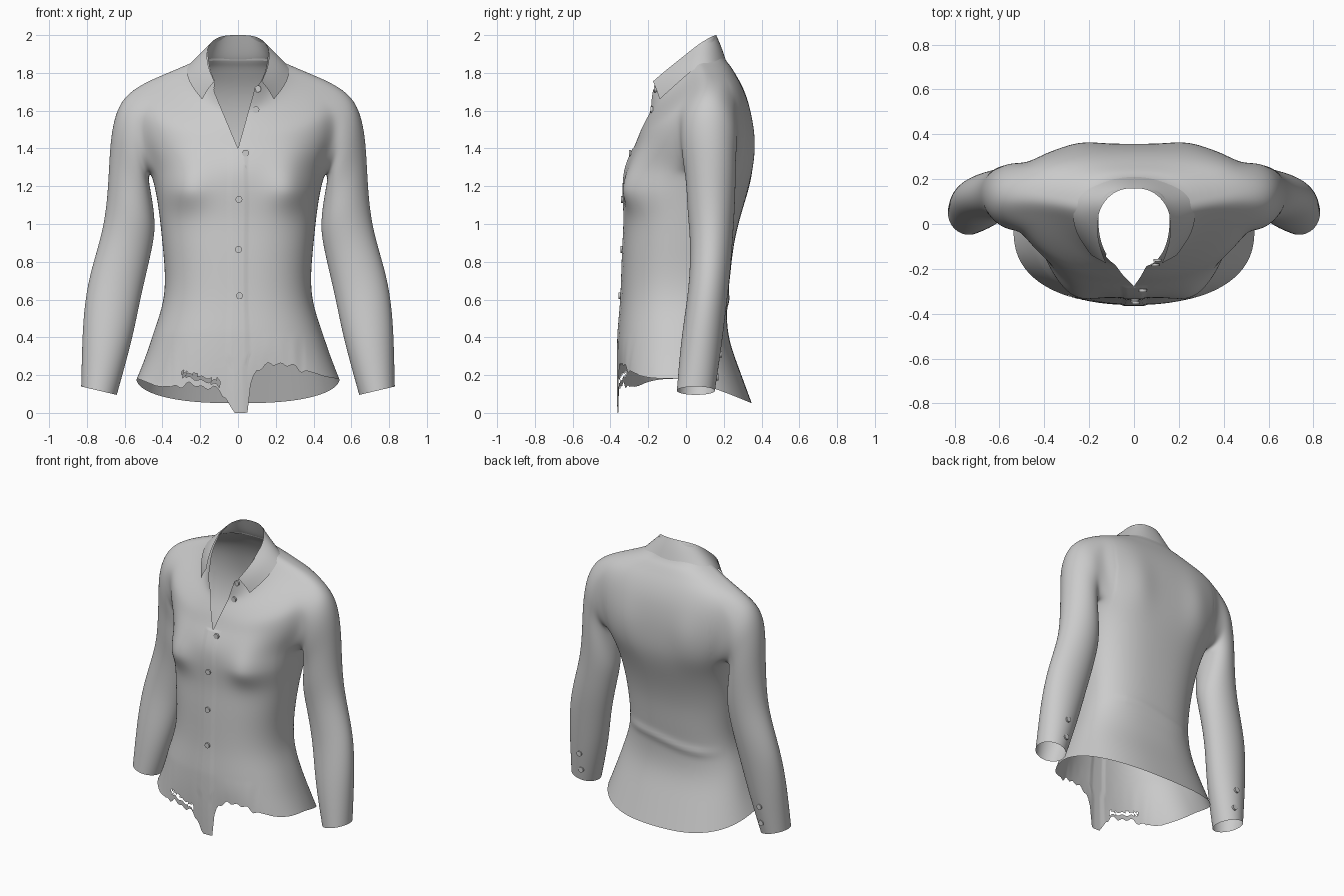
import bpy, bmesh, math
from mathutils import Vector
from mathutils.bvhtree import BVHTree

cube = bpy.data.objects.get("Cube")
if cube:
    bpy.data.objects.remove(cube, do_unlink=True)

cloth = bpy.data.materials.new("light grey cloth")
cloth.use_nodes = True
cloth.diffuse_color = (0.6, 0.6, 0.6, 1)
cloth.node_tree.nodes["Principled BSDF"].inputs["Base Color"].default_value = (0.6, 0.6, 0.6, 1)


def clamp(t):
    return max(0.0, min(1.0, t))


def bump(distance, width):
    return math.exp(-(distance / width) ** 2)


def interpolate(points, x):
    """Piecewise linear height along x."""
    for (x0, z0), (x1, z1) in zip(points, points[1:]):
        if x <= x1:
            return z0 + (z1 - z0) * clamp((x - x0) / (x1 - x0))
    return points[-1][1]


def finish(name, bm, levels):
    """Turn a half cage into a mirrored, subdivided, smooth object."""
    bmesh.ops.recalc_face_normals(bm, faces=bm.faces[:])
    mesh = bpy.data.meshes.new(name)
    bm.to_mesh(mesh)
    bm.free()
    obj = bpy.data.objects.new(name, mesh)
    bpy.context.collection.objects.link(obj)
    mesh.materials.append(cloth)
    bpy.context.view_layer.objects.active = obj
    obj.modifiers.new("Mirror", "MIRROR").merge_threshold = 0.002
    sub = obj.modifiers.new("Subdivision", "SUBSURF")
    sub.levels = sub.render_levels = levels
    sub.boundary_smooth = "PRESERVE_CORNERS"
    for mod in list(obj.modifiers):
        bpy.ops.object.modifier_apply(modifier=mod.name)
    for poly in obj.data.polygons:
        poly.use_smooth = True
    return obj


# Torso rings: half width, side y, side z, front y, front z, back y, back z
RINGS = [
    (.54, -.03, .18, -.36, .22, .35, .05),
    (.49, -.02, .30, -.365, .32, .28, .24),
    (.445, -.02, .44, -.36, .44, .22, .40),
    (.395, -.02, .58, -.345, .58, .215, .56),
    (.385, -.01, .72, -.34, .72, .235, .72),
    (.40, 0, .88, -.335, .88, .25, .88),
    (.415, .02, 1.03, -.325, 1.03, .285, 1.03),
    (.435, .06, 1.17, -.335, 1.17, .33, 1.17),
    (.465, .10, 1.28, -.33, 1.28, .355, 1.28),
    (.52, .12, 1.40, -.30, 1.36, .36, 1.40),
    (.55, .12, 1.54, -.275, 1.41, .355, 1.52),
    (.545, .11, 1.68, -.255, 1.46, .335, 1.64),
    (.50, .10, 1.75, -.24, 1.50, .30, 1.73),
    (.40, .09, 1.79, -.22, 1.54, .265, 1.79),
    (.29, .07, 1.835, -.205, 1.57, .235, 1.84),
    (.20, .05, 1.875, -.19, 1.60, .205, 1.87),
    (.16, .03, 1.92, -.20, 1.68, .16, 1.995),
]
# Sleeve rings: inner x, inner z, outer x, outer z, front y, back y
SLEEVE = [
    (.475, 1.24, .615, 1.675, -.03, .275),
    (.46, 1.17, .665, 1.54, -.02, .265),
    (.445, 1.08, .682, 1.38, 0, .265),
    (.435, .97, .69, 1.18, .005, .26),
    (.455, .86, .71, 1.0, .02, .25),
    (.485, .73, .755, .84, .02, .24),
    (.515, .60, .80, .68, .01, .225),
    (.545, .45, .822, .50, -.015, .205),
    (.582, .30, .828, .33, -.035, .185),
    (.64, .095, .832, .14, -.05, .155),
]
QUARTER = 8                      # columns from side to centre line
LOW, HIGH, FRONT, BACK = 8, 12, -2, 3   # armhole limits in rings and columns


def ring_point(ring, col):
    a, yc, zs, yf, zf, yb, zb = ring
    angle = col / QUARTER * math.pi / 2
    c, s = abs(math.cos(angle)), abs(math.sin(angle))
    if col > 0:
        power = 0.72 if 1.2 < zs < 1.77 else 0.8
    else:
        power = 0.85 if zs < 1.2 or zs > 1.85 else 1.0 if zs < 1.7 else 1.1
    y_end, z_end = (yb, zb) if col > 0 else (yf, zf)
    x = 0 if abs(col) == QUARTER else a * c ** power
    return (x, yc + (y_end - yc) * s ** power, zs + (z_end - zs) * s)


# Half torso with an armhole
bm = bmesh.new()
columns = range(-QUARTER, QUARTER + 1)
grid = [{c: bm.verts.new(ring_point(r, c)) for c in columns} for r in RINGS]
for r in range(len(RINGS) - 1):
    for c in columns[:-1]:
        if LOW <= r < HIGH and FRONT <= c < BACK:
            continue
        bm.faces.new((grid[r][c], grid[r][c + 1], grid[r + 1][c + 1], grid[r + 1][c]))

# Sleeve continued from the armhole edge
loop = [grid[LOW][c] for c in range(FRONT, BACK)]
loop += [grid[r][BACK] for r in range(LOW, HIGH)]
loop += [grid[HIGH][c] for c in range(BACK, FRONT, -1)]
loop += [grid[r][FRONT] for r in range(HIGH, LOW, -1)]
count = len(loop)
for xi, zi, xo, zo, yf, yb in SLEEVE:
    centre = Vector(((xi + xo) / 2, (yf + yb) / 2, (zi + zo) / 2))
    inward = Vector((xi - xo, 0, zi - zo)) / 2
    rear = Vector((0, (yb - yf) / 2, 0))
    ring = []
    for k in range(count):
        angle = (k - (BACK - FRONT) / 2) / count * math.tau
        ring.append(bm.verts.new(centre + inward * math.cos(angle) + rear * math.sin(angle)))
    for k in range(count):
        n = (k + 1) % count
        bm.faces.new((loop[k], loop[n], ring[n], ring[k]))
    loop = ring
for v in [v for v in bm.verts if not v.link_faces]:
    bm.verts.remove(v)
shirt = finish("shirt_body", bm, 3)

# Sculpt the bust, placket, shoulder blades, waist fold and torn front hem
HEM = [(-.54, .18), (-.4, .15), (-.22, .15), (-.1, .12), (-.06, .07), (-.02, 0), (.05, 0),
       (.06, .13), (.09, .22), (.2, .27), (.3, .245), (.42, .22), (.54, .18)]
bm = bmesh.new()
bm.from_mesh(shirt.data)
for v in bm.verts:
    x, y, z = v.co
    if abs(x) > 0.55 or (0.3 < z < 1 and abs(x) > 0.5):
        continue
    if y < -0.03 and 0.8 < z:
        fade = clamp((-y - 0.03) / 0.1)
        v.co.y -= 0.055 * fade * bump(abs(x) - 0.28, 0.12) * bump(z - 1.19, 0.17 if z > 1.19 else 0.11)
    if y < -0.1 and abs(x) < 0.045 and z < 1.4:
        v.co.y -= 0.005
    if y > 0.1 and abs(x) < 0.4:
        v.co.y += 0.015 * bump(abs(x) - 0.24, 0.11) * bump(z - 1.42, 0.2)
        side = clamp((0.38 - abs(x)) / 0.15)
        v.co.y += 0.009 * side * bump(z - 0.6 - 0.03 * math.sin(6 * x), 0.03)
    if y < 0 and z < 0.42:
        front = clamp(-y / 0.25)
        goal = interpolate(HEM, x)
        if 0.07 < abs(x) < 0.36:
            goal += 0.01 * math.sin(90 * x) + 0.008 * math.sin(47 * x + 1)
        v.co.z += (goal - 0.18 - 0.04 * front) * front * clamp((0.42 - z) / 0.2)

# Torn slit beside the front tab
slit = []
for f in bm.faces:
    x, y, z = f.calc_center_median()
    if y < -0.15 and -0.3 < x < -0.09 and abs(z - 0.15 + 0.28 * (x + 0.08)) < 0.013:
        slit.append(f)
bmesh.ops.delete(bm, geom=slit, context="FACES")

# Open neckline cut as a V
APEX, RIGHT_SLOPE, LEFT_SLOPE = 1.4, -0.42, 0.28
for slope in (RIGHT_SLOPE, LEFT_SLOPE):
    parts = set()
    for f in bm.faces:
        x, y, z = f.calc_center_median()
        if y < -0.05 and z > 1.3 and abs(x) < 0.25:
            parts.add(f)
            parts.update(f.verts)
            parts.update(f.edges)
    bmesh.ops.bisect_plane(bm, geom=list(parts), plane_co=(0, 0, APEX), plane_no=(1, 0, -slope))
opening = []
for f in bm.faces:
    x, y, z = f.calc_center_median()
    rise = z - APEX
    if y < -0.08 and rise > 0 and abs(x) < 0.125 and RIGHT_SLOPE * rise < x < LEFT_SLOPE * rise:
        opening.append(f)
bmesh.ops.delete(bm, geom=opening, context="FACES")
tree = BVHTree.FromBMesh(bm)
bm.to_mesh(shirt.data)
bm.free()

# Folded collar: upper fold and lower edge, from the back centre to the front point
FOLD = [(0, .165, 2.0), (.09, .15, 2.0), (.155, .075, 1.96), (.168, -.01, 1.89),
        (.155, -.1, 1.82), (.125, -.175, 1.755)]
EDGE = [(0, .215, 1.865), (.12, .205, 1.865), (.24, .14, 1.862), (.28, .05, 1.832),
        (.26, -.045, 1.745), (.19, -.14, 1.66)]
bm = bmesh.new()
rows = [[], [], []]
for top, low in zip(FOLD, EDGE):
    top, low = Vector(top), Vector(low)
    middle = top.lerp(low, 0.5) + Vector((0, 0, 0.01))
    for row, point in zip(rows, (top, middle, low)):
        row.append(bm.verts.new(point))
for upper, lower in zip(rows, rows[1:]):
    for k in range(len(FOLD) - 1):
        bm.faces.new((upper[k], upper[k + 1], lower[k + 1], lower[k]))
finish("collar", bm, 3)


def button(name, x, z, facing, fallback):
    """Small disc laid on the cloth, seen from the front (-1) or back (1)."""
    hit = tree.ray_cast(Vector((x, 2 * facing, z)), Vector((0, -facing, 0)))[0]
    y = hit.y if hit and hit.y * facing > -0.1 else fallback
    bpy.ops.mesh.primitive_cylinder_add(vertices=16, radius=0.018, depth=0.012,
                                        location=(x, y + 0.003 * facing, z),
                                        rotation=(math.pi / 2, 0, 0))
    disc = bpy.context.object
    disc.name = name
    disc.data.materials.append(cloth)
    bpy.ops.object.shade_smooth_by_angle()


# Buttons down the front and on the cuffs
for i, (x, z) in enumerate([(.105, 1.715), (.095, 1.605), (.04, 1.375),
                            (.005, 1.13), (.003, .865), (.008, .62)]):
    button(f"front_button_{i + 1}", x, z, -1, -0.19)
for side, label in ((1, "left"), (-1, "right")):
    for i, z in enumerate((0.19, 0.31)):
        button(f"{label}_cuff_button_{i + 1}", 0.7 * side, z, 1, 0.18)
